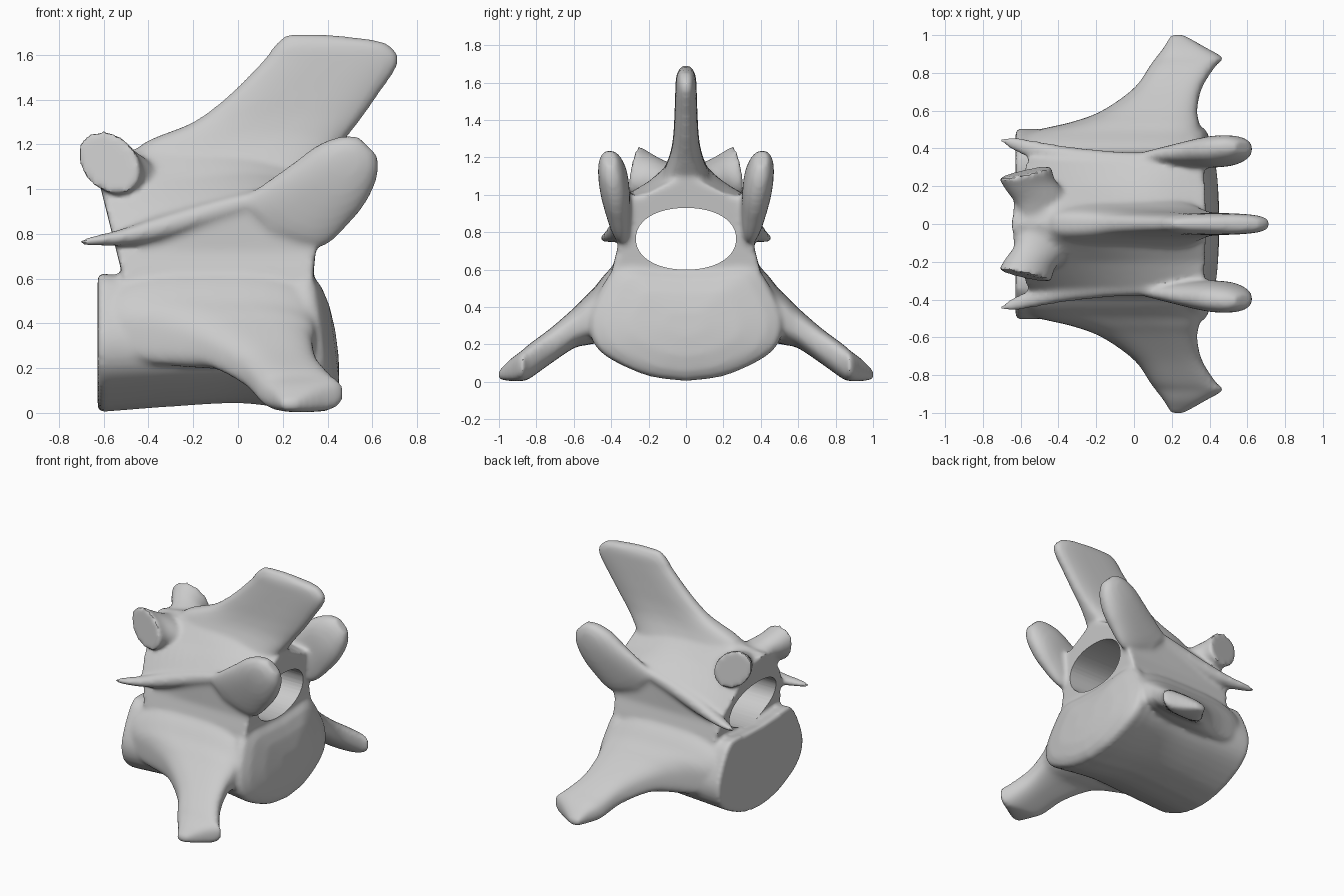
import bpy
import bmesh
from math import cos, sin, pi, copysign
from mathutils import Vector

if "Cube" in bpy.data.objects:
    bpy.data.objects.remove(bpy.data.objects["Cube"])

bone = bpy.data.materials.new("bone grey")
bone.use_nodes = True
bone.diffuse_color = (0.6, 0.6, 0.6, 1)
bone.node_tree.nodes["Principled BSDF"].inputs["Base Color"].default_value = (0.6, 0.6, 0.6, 1)
parts = []


def spline(rows, steps=6):
    """Catmull-Rom interpolation through rows of numbers."""
    pts = [Vector(r) for r in rows]
    pts = [pts[0] * 2 - pts[1]] + pts + [pts[-1] * 2 - pts[-2]]
    out = []
    for a, b, c, d in zip(pts, pts[1:], pts[2:], pts[3:]):
        for i in range(steps):
            t = i / steps
            out.append(b + ((c - a) * t + (a * 2 - b * 5 + c * 4 - d) * t * t
                            + (b * 3 - a - c * 3 + d) * t ** 3) / 2)
    return out + [pts[-2]]


def skin(name, rings):
    """Closed skin over rings of points."""
    bm = bmesh.new()
    loops = [[bm.verts.new(p) for p in ring] for ring in rings]
    n = len(loops[0])
    for a, b in zip(loops, loops[1:]):
        for i in range(n):
            bm.faces.new((a[i], a[(i + 1) % n], b[(i + 1) % n], b[i]))
    bm.faces.new(loops[0][::-1])
    bm.faces.new(loops[-1])
    bmesh.ops.triangulate(bm, faces=[f for f in bm.faces if len(f.verts) > 4])
    bmesh.ops.recalc_face_normals(bm, faces=bm.faces[:])
    mesh = bpy.data.meshes.new(name)
    bm.to_mesh(mesh)
    bm.free()
    mesh.materials.append(bone)
    ob = bpy.data.objects.new(name, mesh)
    bpy.context.collection.objects.link(ob)
    parts.append(ob)
    return ob


def oval(c, u, v, n=2.0, count=32):
    """Superellipse ring around c with half axes u and v."""
    power = lambda w: copysign(abs(w) ** (2 / n), w)
    c, u, v = Vector(c), Vector(u), Vector(v)
    return [c + u * power(cos(2 * pi * i / count)) + v * power(sin(2 * pi * i / count))
            for i in range(count)]


def pair(name, rings):
    """The same part on both sides."""
    skin("left_" + name, rings)
    skin("right_" + name, [[(p[0], -p[1], p[2]) for p in ring] for ring in rings])


def full(half):
    """Whole outline from a half outline that starts and ends on the midline."""
    return list(half) + [Vector((-p[0], p[1])) for p in half[-2:0:-1]]


# Body: rounded drum with a flat end, a waist and a domed end
outline = full(spline([(0, .003), (.2, .03), (.4, .115), (.5, .205), (.525, .33),
                       (.47, .48), (.37, .615), (.18, .61), (0, .6)], 3))
rings = []
for x, w, h in ([(-.627, .95, 1), (-.612, .96, 1)]
                + [tuple(s) for s in spline([(-.58, .96, .99), (-.3, .95, .92), (0, .93, .87),
                                             (.22, .95, .95), (.34, .99, 1)])]
                + [(.375, .96, .96), (.405, .82, .82), (.43, .55, .55), (.442, .2, .2)]):
    tilt = .13 if x > .3 else 0
    rings.append([(x - tilt * (z - .31) * h, y * w, .31 + (z - .31) * h) for y, z in outline])
skin("body", rings)

# Arch: walls and sloping roof; columns are x, lean, ridge y, ridge z, shoulder z, crown z
rings = []
for x, lean, ry, rz, sz, top in spline([(-.55, -.25, .35, .81, 1.02, 1.13),
                                        (-.2, -.15, .37, .895, 1.05, 1.18),
                                        (.08, 0, .37, .97, 1.07, 1.16),
                                        (.35, .1, .37, .97, 1.01, 1.07)]):
    half = [Vector(p) for p in ((0, .45), (.41, .5), (.39, .62), (.365, .72), (ry - .005, rz - .06),
                                (ry, rz), (.2, sz), (.08, top), (0, top + .02))]
    rings.append([(x + lean * (z - .75), y, z) for y, z in full(half)])
skin("arch", rings)

# Spine: tall raked plate; columns are z, front x, back x, half thickness
rows = [(1.0, -.5, .3, .23), (1.08, -.5, .37, .15), (1.2, -.43, .46, .092), (1.3, -.2, .54, .07),
        (1.42, -.04, .625, .062), (1.56, .1, .715, .057), (1.63, .155, .69, .053),
        (1.665, .185, .61, .04), (1.692, .22, .38, .02)]
skin("spine", [oval(((a + b) / 2, 0, z), ((b - a) / 2, 0, 0), (0, t, 0), 3)
               for z, a, b, t in spline(rows)])

# Side wings: sloping blades; columns are y, front x, back x, upper z, lower z
rows = [(.3, -.56, .34, .7, .3), (.42, -.6, .35, .59, .23), (.49, -.53, .35, .505, .205),
        (.54, -.33, .345, .455, .195), (.6, -.17, .335, .395, .18), (.72, 0, .36, .29, .1),
        (.84, .085, .435, .2, .015), (.88, .115, .47, .165, .004), (.94, .16, .37, .12, .004),
        (1.004, .195, .26, .055, .015)]
pair("wing", [oval(((a + b) / 2, y, (hi + lo) / 2), ((b - a) / 2, 0, 0), (0, 0, (hi - lo) / 2), 3)
              for y, a, b, hi, lo in spline(rows)])

# Upright joint blades; columns are centre, half width, half thickness
rows = [(.1, .35, .86, .13, .03), (.24, .355, .88, .195, .055), (.38, .375, .99, .185, .075),
        (.47, .388, 1.08, .165, .08), (.54, .4, 1.15, .12, .065), (.58, .405, 1.19, .065, .035)]
pair("upper_joint", [oval((x, y, z), (w * .7, -w * .06, -w * .7), (0, t, 0), 2.3)
                     for x, y, z, w, t in spline(rows)])

# Stub joints ending in outward facing discs
rows = [(-.47, .06, 1.08, .13, .07), (-.5, .14, 1.09, .13, .09),
        (-.55, .21, 1.105, .13, .115), (-.578, .275, 1.12, .14, .14)]
pair("stub_joint", [oval((x, y, z), (w, w * .22, -w * .25), (0, -h * .1, h))
                    for x, y, z, w, h in spline(rows)])

# Ridge spikes along the arch
rows = [(.15, .345, .97, .03, .04), (-.1, .345, .9, .04, .05), (-.35, .355, .825, .055, .055),
        (-.52, .39, .785, .05, .037), (-.64, .425, .77, .035, .022), (-.705, .444, .762, .012, .012)]
pair("ridge_spike", [oval((x, y, z), (0, w, 0), (0, 0, h)) for x, y, z, w, h in spline(rows)])

# Fuse the parts into one smooth bone
bpy.ops.object.select_all(action="DESELECT")
for ob in parts:
    ob.select_set(True)
vertebra = parts[0]
bpy.context.view_layer.objects.active = vertebra
bpy.ops.object.join()
vertebra.name = "vertebra"
remesh = vertebra.modifiers.new("fuse", "REMESH")
remesh.mode = "VOXEL"
remesh.voxel_size = .015
relax = vertebra.modifiers.new("relax", "SMOOTH")
relax.factor = .5
relax.iterations = 8

# Canal cut through the arch
cutter = skin("canal_cutter", [oval((x, 0, .765), (0, .268, 0), (0, 0, .165), 2.15, 48)
                               for x in (-1, 1)])
cutter.hide_render = True
canal = vertebra.modifiers.new("canal", "BOOLEAN")
canal.operation = "DIFFERENCE"
canal.solver = "EXACT"
canal.object = cutter
for name in ("fuse", "relax", "canal"):
    bpy.ops.object.modifier_apply(modifier=name)
bpy.data.objects.remove(cutter)
bpy.ops.object.shade_smooth_by_angle(angle=.7)
